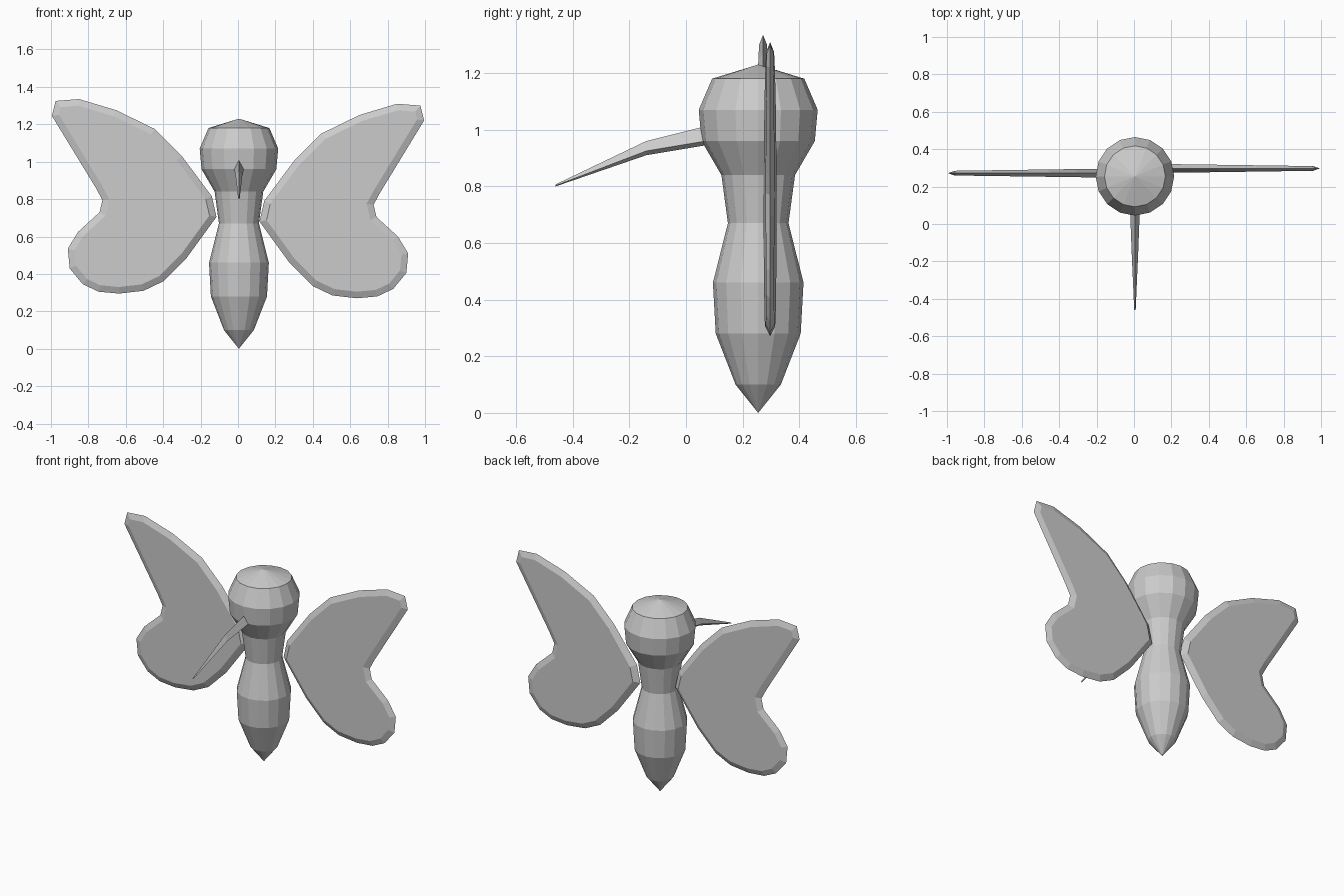
import bpy
import bmesh
import math
from mathutils import Vector

cube = bpy.data.objects.get("Cube")
if cube:
    bpy.data.objects.remove(cube, do_unlink=True)

grey = bpy.data.materials.new("plain_grey")
grey.use_nodes = True
COLOUR = (0.6, 0.6, 0.6, 1)
grey.diffuse_color = COLOUR
grey.node_tree.nodes["Principled BSDF"].inputs["Base Color"].default_value = COLOUR


def finish(name, bm):
    """Turn a bmesh into a named, flat shaded object."""
    bmesh.ops.recalc_face_normals(bm, faces=bm.faces)
    mesh = bpy.data.meshes.new(name)
    bm.to_mesh(mesh)
    bm.free()
    mesh.materials.append(grey)
    obj = bpy.data.objects.new(name, mesh)
    bpy.context.collection.objects.link(obj)
    return obj


def bridge(bm, a, b):
    """Join two vertex loops of equal length with quads."""
    for i in range(len(a)):
        j = (i + 1) % len(a)
        bm.faces.new((a[i], a[j], b[j], b[i]))


def fan(bm, loop, tip):
    """Close a loop to a point."""
    point = bm.verts.new(tip)
    for i in range(len(loop)):
        bm.faces.new((loop[i], loop[(i + 1) % len(loop)], point))


# Body and head: one turned shape, as (radius, height)
CX, CY, SIDES = 0.005, 0.255, 16
PROFILE = [(0.08, 0.1), (0.15, 0.28), (0.16, 0.46), (0.107, 0.67),
           (0.13, 0.84), (0.2, 0.96), (0.21, 1.07), (0.163, 1.18)]
bm = bmesh.new()
rings = []
for r, z in PROFILE:
    angles = [math.tau * i / SIDES for i in range(SIDES)]
    rings.append([bm.verts.new((CX + r * math.cos(a), CY + r * math.sin(a), z))
                  for a in angles])
for low, high in zip(rings, rings[1:]):
    bridge(bm, low, high)
fan(bm, rings[0], (CX, CY, 0))
fan(bm, rings[-1], (CX, CY, 1.23))
finish("body", bm)

# Beak: bent kite section, as (y, half width, top, side, bottom)
BEAK = [(0.1, 0.027, 1.02, 0.965, 0.95), (-0.14, 0.018, 0.96, 0.925, 0.91),
        (-0.46, 0.004, 0.807, 0.803, 0.8)]
bm = bmesh.new()
rings = []
for y, w, top, side, bottom in BEAK:
    section = [(0, top), (w, side), (0, bottom), (-w, side)]
    rings.append([bm.verts.new((CX + x, y, z)) for x, z in section])
for a, b in zip(rings, rings[1:]):
    bridge(bm, a, b)
bm.faces.new(rings[0])
bm.faces.new(rings[-1])
finish("beak", bm)

# Wings: sharp rim around two flat faces that thin toward the tip
OUTLINE = [(0.995, 1.22), (0.975, 1.3), (0.85, 1.31), (0.65, 1.25), (0.445, 1.15),
           (0.3, 1.005), (0.14, 0.79), (0.115, 0.68), (0.275, 0.46), (0.4, 0.335),
           (0.505, 0.285), (0.635, 0.27), (0.745, 0.28), (0.83, 0.32), (0.9, 0.405),
           (0.91, 0.51), (0.855, 0.6), (0.74, 0.705), (0.725, 0.77), (0.76, 0.835)]


def inset(points, width):
    """Move a counter-clockwise outline inward by a fixed width."""
    pts = [Vector(p) for p in points]
    result = []
    for i, p in enumerate(pts):
        d1 = (p - pts[i - 1]).normalized()
        d2 = (pts[(i + 1) % len(pts)] - p).normalized()
        n1, n2 = Vector((-d1.y, d1.x)), Vector((-d2.y, d2.x))
        result.append(p + (n1 + n2) * width / (1 + n1.dot(n2)))
    return result


def wing(name, sign, y, lift):
    bm = bmesh.new()
    rim = [bm.verts.new((sign * x, y, z + lift)) for x, z in OUTLINE]
    inner = inset(OUTLINE, 0.035)
    for face in (-1, 1):
        loop = [bm.verts.new((sign * p.x, y + face * (0.026 - 0.014 * p.x), p.y + lift))
                for p in inner]
        bridge(bm, rim, loop)
        bm.faces.new(loop)
    return finish(name, bm)


wing("left_wing", 1, 0.297, 0)
wing("right_wing", -1, 0.272, 0.025)
